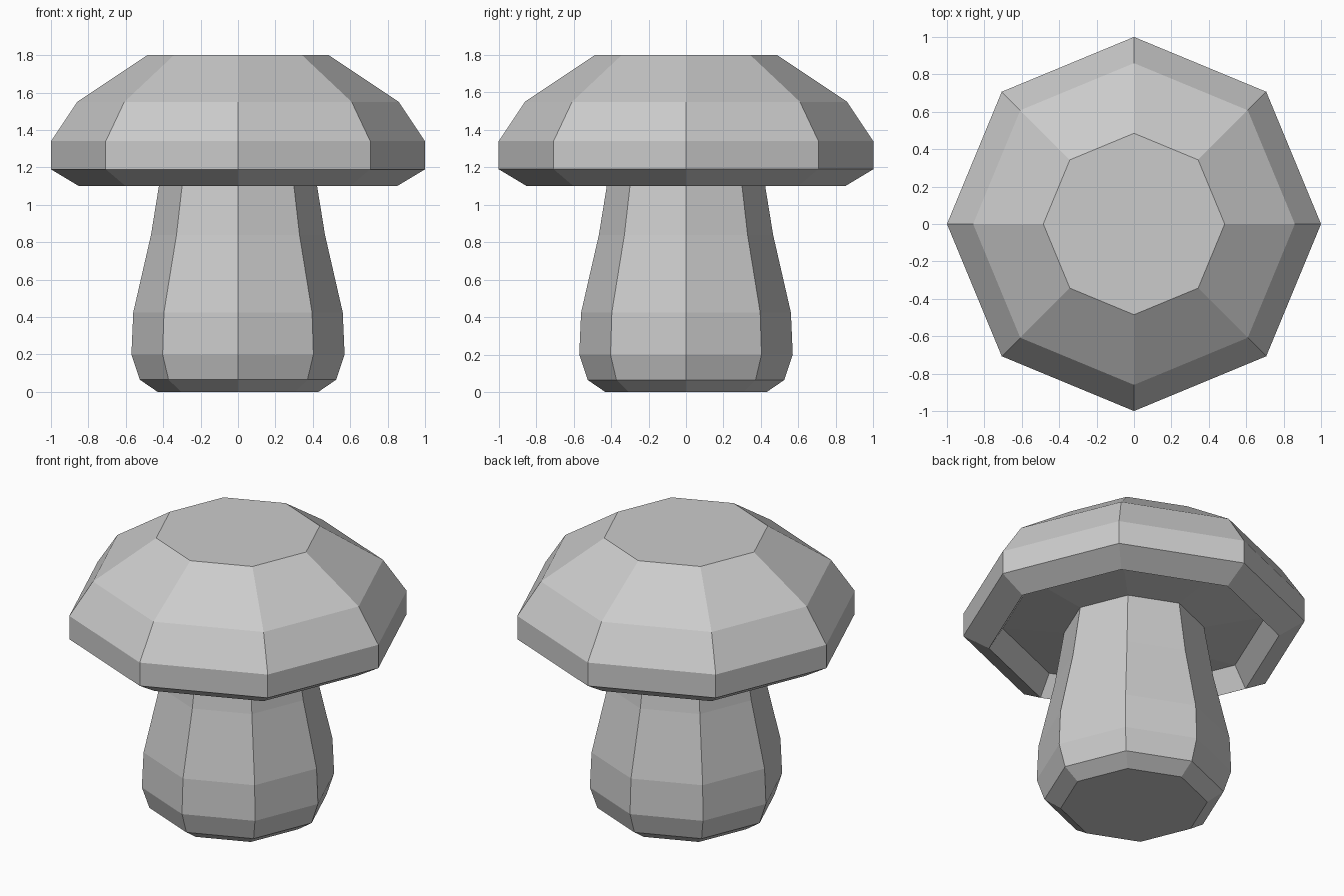
import bpy, bmesh
from math import cos, sin, pi

if "Cube" in bpy.data.objects:
    bpy.data.objects.remove(bpy.data.objects["Cube"])

SIDES = 8


def lathe(name, profile, cap_start=False, cap_end=False):
    """Spin a (radius, z) profile, listed upward on the outside, into a faceted solid."""
    bm = bmesh.new()
    rings = [[bm.verts.new((r * cos(2 * pi * i / SIDES), r * sin(2 * pi * i / SIDES), z))
              for i in range(SIDES)] for r, z in profile]
    for a, b in zip(rings, rings[1:]):
        for i in range(SIDES):
            j = (i + 1) % SIDES
            bm.faces.new((a[i], a[j], b[j], b[i]))
    if cap_start:
        bm.faces.new(rings[0][::-1])
    if cap_end:
        bm.faces.new(rings[-1])
    mesh = bpy.data.meshes.new(name)
    bm.to_mesh(mesh)
    bm.free()
    obj = bpy.data.objects.new(name, mesh)
    bpy.context.collection.objects.link(obj)
    return obj


# Stem: bulging foot, tapering up to the underside of the cap
lathe("stem", [(0.43, 0), (0.525, 0.065), (0.57, 0.20), (0.56, 0.425),
               (0.465, 0.84), (0.41, 1.18)], cap_start=True)

# Cap: recessed underside, bevelled rim, domed sides and flat top
lathe("cap", [(0.41, 1.18), (0.77, 1.23), (0.85, 1.10), (1.0, 1.19),
              (1.0, 1.34), (0.86, 1.55), (0.485, 1.80)], cap_end=True)
